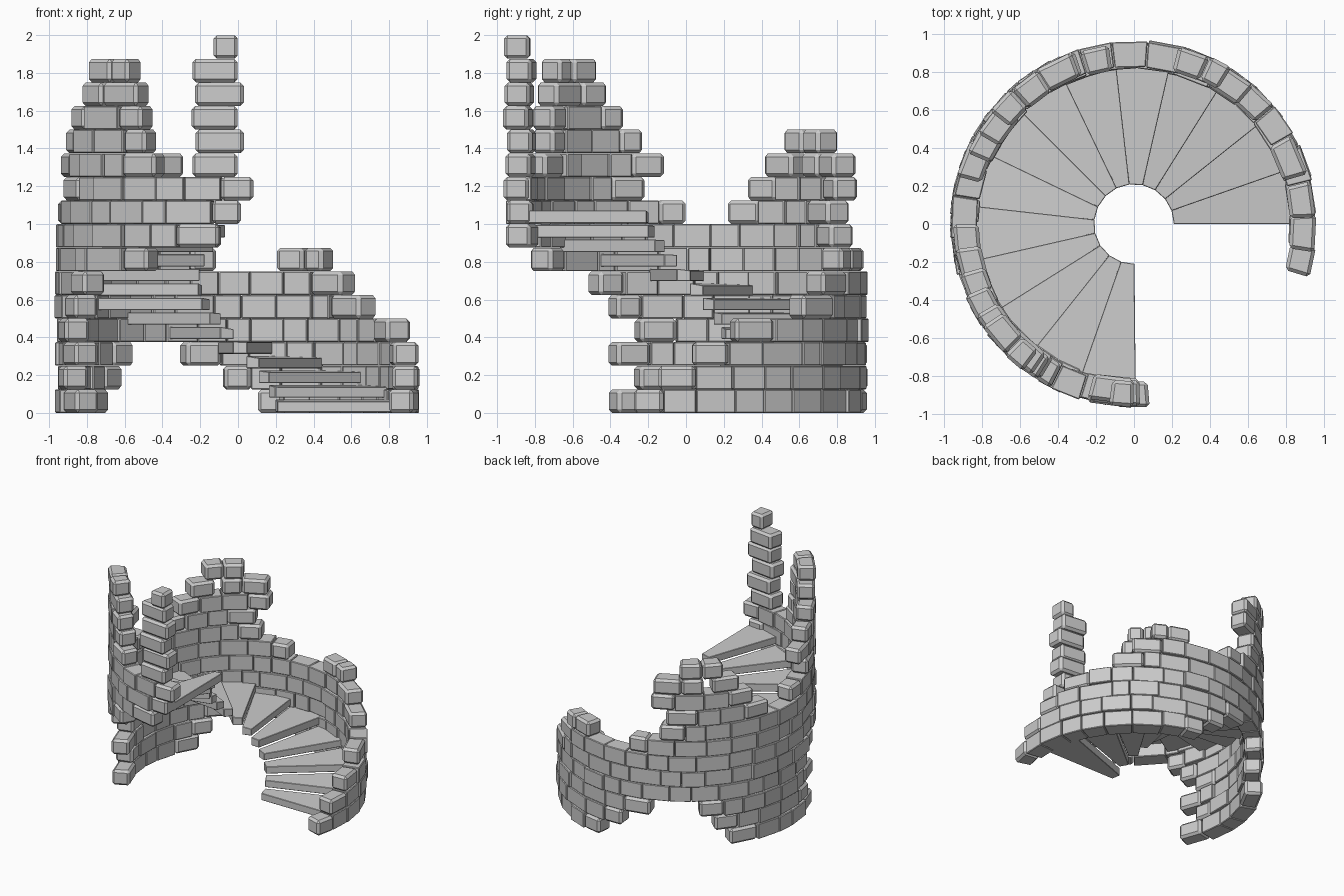
import bpy, bmesh, random
from math import radians, cos, sin
from mathutils import Vector

random.seed(4)
if "Cube" in bpy.data.objects:
    bpy.data.objects.remove(bpy.data.objects["Cube"], do_unlink=True)

stone = bpy.data.materials.new("grey stone")
stone.use_nodes = True
grey = (0.6, 0.6, 0.6, 1)
stone.diffuse_color = grey
stone.node_tree.nodes["Principled BSDF"].inputs["Base Color"].default_value = grey

COURSE = 0.125          # height of one row of bricks
INNER, OUTER = 0.825, 0.96


def polar(r, deg, z):
    return Vector((r * cos(radians(deg)), r * sin(radians(deg)), z))


def wedge(bm, a0, a1, r0, r1, z0, z1, bevel):
    """Straight-sided block between two angles and two radii, with clipped edges."""
    part = bmesh.new()
    corners = [(r0, a0), (r1, a0), (r1, a1), (r0, a1)]
    low = [part.verts.new(polar(r, a, z0)) for r, a in corners]
    high = [part.verts.new(polar(r, a, z1)) for r, a in corners]
    part.faces.new(low[::-1])
    part.faces.new(high)
    for i in range(4):
        j = (i + 1) % 4
        part.faces.new((low[i], low[j], high[j], high[i]))
    if bevel:
        bmesh.ops.bevel(part, geom=part.edges[:], offset=bevel, segments=1,
                        affect='EDGES', clamp_overlap=True)
    mesh = bpy.data.meshes.new("scratch")
    part.to_mesh(mesh)
    part.free()
    bm.from_mesh(mesh)
    bpy.data.meshes.remove(mesh)


def finish(bm, name):
    bmesh.ops.recalc_face_normals(bm, faces=bm.faces[:])
    mesh = bpy.data.meshes.new(name)
    bm.to_mesh(mesh)
    bm.free()
    mesh.materials.append(stone)
    obj = bpy.data.objects.new(name, mesh)
    bpy.context.collection.objects.link(obj)


# Ruined round wall: angular runs of brick for each course, bottom to top
courses = [
    [(-17, 83), (145, 206)],
    [(-9, 95), (138, 197)],
    [(2, 109), (131, 206)],
    [(16, 197)],
    [(40, 206)],
    [(49, 213)],
    [(58, 76), (98, 240)],
    [(113, 264)],
    [(116, 165), (180, 271)],
    [(109, 157), (195, 275)],
    [(110, 133), (137, 150), (188, 243), (255, 270)],
    [(122, 142), (196, 239), (256, 272)],
    [(203, 238), (255, 270)],
    [(210, 236), (256, 272)],
    [(214, 233), (255, 270)],
    [(262, 270)],
]
for row, runs in enumerate(courses):
    bm = bmesh.new()
    for start, end in runs:
        count = max(1, round((end - start) / 11.5))
        step = (end - start) / count
        cuts = [start + step * i for i in range(count + 1)]
        for i in range(1, count):
            cuts[i] += random.uniform(-0.22, 0.22) * step
        for i in range(count):
            at_end = i in (0, count - 1)
            shift = random.uniform(-0.01, 0.012)
            wedge(bm, cuts[i] + 0.1, cuts[i + 1] - 0.1, INNER + shift, OUTER + shift,
                  row * COURSE, (row + 1) * COURSE - 0.001, 0.018 if at_end else 0.005)
    finish(bm, f"wall_course_{row + 1}")

# Winding treads climbing around the inside of the wall
TREADS = 14
turn = 270 / TREADS
for k in range(TREADS):
    bm = bmesh.new()
    top = 0.07 + 0.077 * k
    wedge(bm, k * turn, (k + 1) * turn + 0.6, 0.21, 0.85, top - 0.065, top, 0.003)
    # Worn treads dip slightly towards the edge below them
    dip = random.uniform(0, 0.012)
    mid = radians((k + 0.5) * turn)
    for v in bm.verts:
        side = v.co.y * cos(mid) - v.co.x * sin(mid)
        if side < 0 and v.co.z > top - 0.03:
            v.co.z -= dip
    finish(bm, f"stair_tread_{k + 1}")
